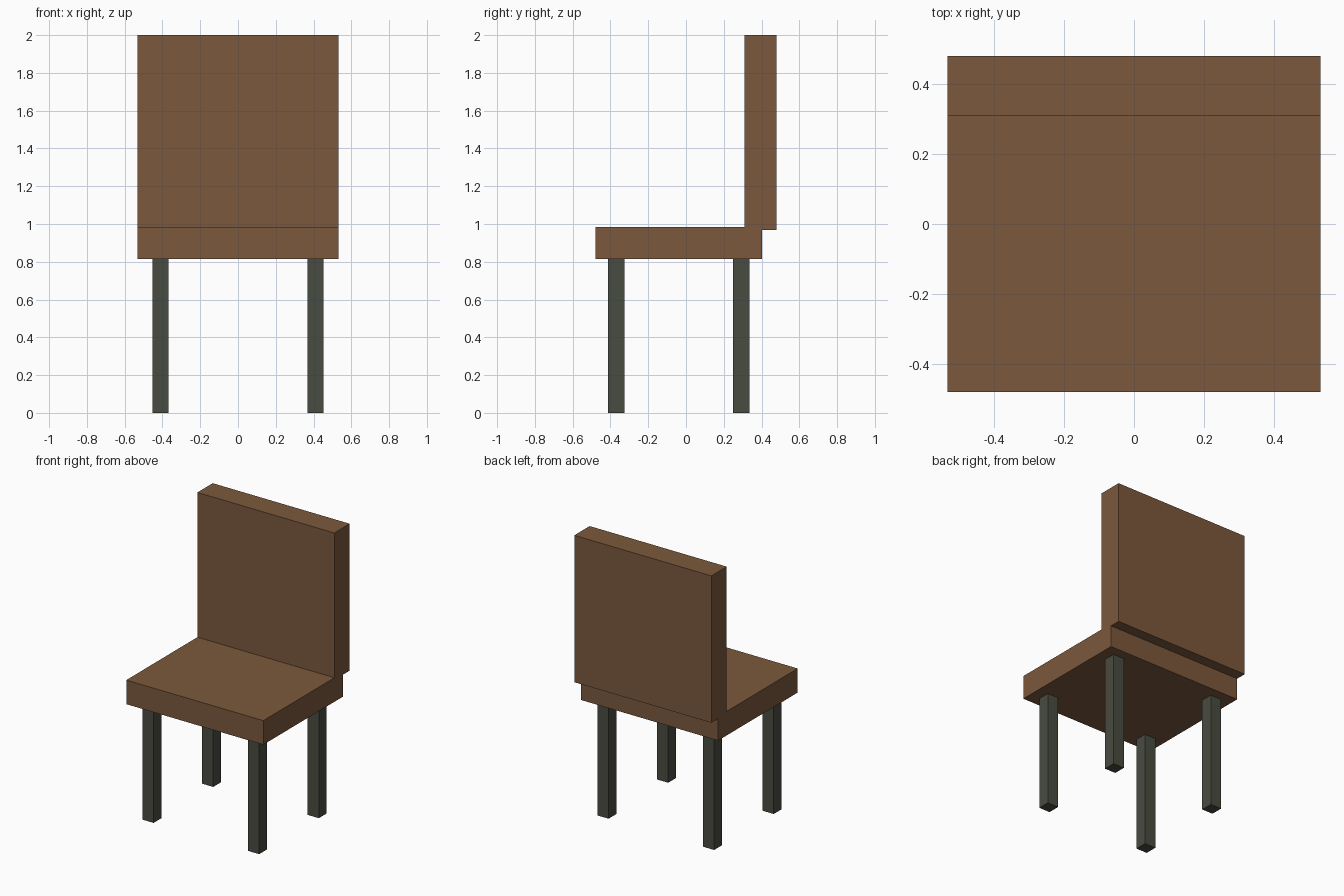
import bpy

if "Cube" in bpy.data.objects:
    bpy.data.objects.remove(bpy.data.objects["Cube"])


def material(name, rgb):
    m = bpy.data.materials.new(name)
    m.diffuse_color = tuple((c / 255) ** 2.2 for c in rgb) + (1.0,)
    m.use_nodes = True
    m.node_tree.nodes["Principled BSDF"].inputs["Base Color"].default_value = m.diffuse_color
    return m


def box(name, lo, hi, mat):
    centre = [(a + b) / 2 for a, b in zip(lo, hi)]
    bpy.ops.mesh.primitive_cube_add(size=1, location=centre)
    ob = bpy.context.object
    ob.name = name
    ob.scale = [b - a for a, b in zip(lo, hi)]
    bpy.ops.object.transform_apply(location=False, rotation=False, scale=True)
    ob.data.materials.append(mat)
    return ob


brown = material("brown_upholstery", (122, 89, 63))
dark = material("dark_legs", (74, 77, 66))

# Seat cushion and backrest, the backrest overhanging the seat's rear edge
box("seat", (-0.532, -0.479, 0.815), (0.532, 0.403, 0.984), brown)
box("backrest", (-0.532, 0.309, 0.969), (0.532, 0.479, 2.0), brown)

# Four square legs
half = 0.043
for row, y in (("front", -0.369), ("back", 0.292)):
    for side, x in (("left", -0.41), ("right", 0.41)):
        box(f"{row}_{side}_leg", (x - half, y - half, 0),
            (x + half, y + half, 0.815), dark)
